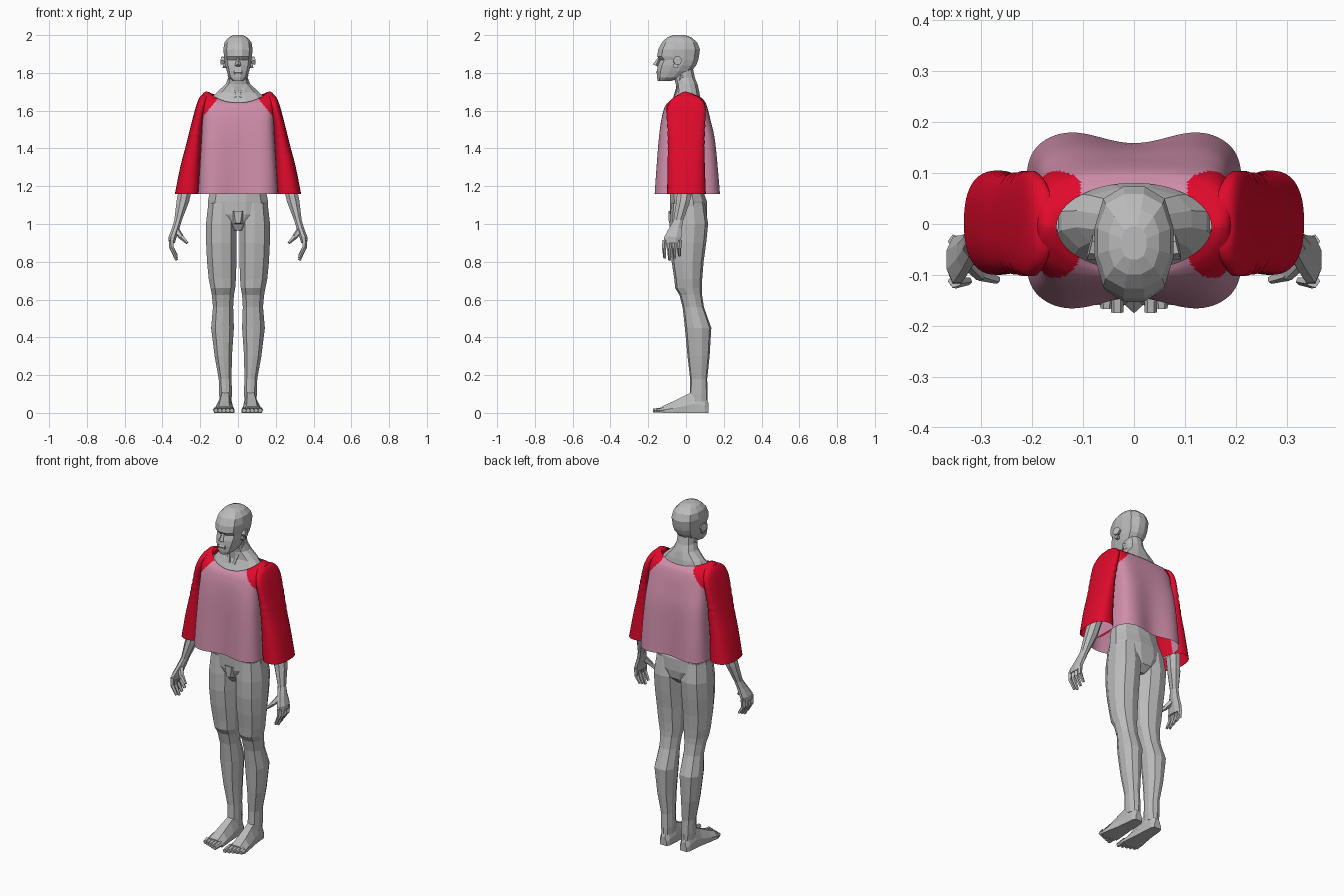
import bpy, bmesh, math
from mathutils import Vector


def material(name, rgb):
    m = bpy.data.materials.new(name)
    m.diffuse_color = (*rgb, 1)
    return m


GREY = material("body grey", (0.5, 0.5, 0.5))
PINK = material("shirt pink", (0.62, 0.27, 0.40))
RED = material("sleeve red", (0.75, 0.003, 0.025))


def finish(name, bm, mats, mirror=False, smooth=False):
    bmesh.ops.recalc_face_normals(bm, faces=bm.faces)
    me = bpy.data.meshes.new(name)
    bm.to_mesh(me)
    bm.free()
    for m in mats:
        me.materials.append(m)
    for p in me.polygons:
        p.use_smooth = smooth
    ob = bpy.data.objects.new(name, me)
    bpy.context.collection.objects.link(ob)
    if mirror:
        ob.modifiers.new("mirror", 'MIRROR')
    return ob


def loft(rings, caps=True):
    """Join a list of closed point rings into a tube."""
    bm = bmesh.new()
    vs = [[bm.verts.new(p) for p in r] for r in rings]
    n = len(vs[0])
    for a, b in zip(vs, vs[1:]):
        for i in range(n):
            j = (i + 1) % n
            bm.faces.new((a[i], a[j], b[j], b[i]))
    if caps:
        bm.faces.new(vs[0])
        bm.faces.new(vs[-1])
    return bm


def oval(cx, rx, y0, y1, z, n, m=2.4):
    """Rounded-box slice at height z."""
    out = []
    for i in range(n):
        a = 2 * math.pi * (i + 0.5) / n
        c, s = math.cos(a), math.sin(a)
        r = (abs(c) ** m + abs(s) ** m) ** (-1 / m)
        out.append((cx + rx * r * c, (y0 + y1) / 2 + (y1 - y0) / 2 * r * s, z))
    return out


def bar(name, p, q, r1, r2, n=5, mirror=True):
    """Tapered prism from p to q."""
    p, q = Vector(p), Vector(q)
    rot = (q - p).to_track_quat('Z', 'Y').to_matrix()
    rings = []
    for o, r in ((p, r1), (q, r2)):
        rings.append([o + rot @ Vector((r * math.cos(2 * math.pi * i / n), r * math.sin(2 * math.pi * i / n), 0))
                      for i in range(n)])
    return finish(name, loft(rings), [GREY], mirror)


# torso and neck: half width, front y, back y, height
torso = [(.04, -.05, .07, .965), (.1, -.07, .105, 1.0), (.162, -.085, .113, 1.05), (.162, -.087, .112, 1.12),
         (.15, -.085, .09, 1.18), (.135, -.09, .07, 1.28), (.15, -.11, .09, 1.42), (.165, -.115, .095, 1.54),
         (.165, -.095, .09, 1.61), (.145, -.065, .077, 1.665), (.115, -.052, .072, 1.697), (.066, -.055, .062, 1.74),
         (.052, -.065, .048, 1.775), (.048, -.06, .038, 1.82)]
finish("torso", loft([oval(0, w, a, b, z, 12) for w, a, b, z in torso]), [GREY])

# head
head = [(.028, -.15, -.08, 1.757), (.048, -.154, -.02, 1.775), (.06, -.155, .03, 1.81), (.068, -.15, .055, 1.84),
        (.072, -.138, .066, 1.868), (.075, -.154, .07, 1.888), (.078, -.148, .075, 1.925), (.072, -.128, .06, 1.962),
        (.05, -.1, .03, 1.988), (.025, -.07, -.005, 2.0)]
finish("head", loft([oval(0, w, a, b, z, 12, 2.7) for w, a, b, z in head]), [GREY])
bar("nose", (0, -.142, 1.878), (0, -.16, 1.838), .007, .017, 4, False)
bar("lips", (-.022, -.15, 1.803), (.022, -.15, 1.803), .009, .009, 6, False)
bar("ear_upper", (.066, -.05, 1.864), (.087, -.045, 1.866), .02, .025, 6)
bar("ear_lobe", (.06, -.055, 1.836), (.08, -.055, 1.838), .013, .015, 6)
bar("neck_tendon", (.047, -.02, 1.79), (.015, -.06, 1.67), .012, .01, 4)

# legs: centre x, half width, front y, back y, height
leg = [(.085, .074, -.078, .1, 1.11), (.088, .084, -.087, .117, 1.0), (.088, .083, -.087, .107, .9),
       (.086, .08, -.076, .093, .8), (.083, .074, -.062, .086, .71), (.08, .067, -.057, .084, .66),
       (.08, .06, -.035, .085, .625), (.079, .055, -.018, .095, .56), (.082, .062, -.006, .134, .45),
       (.078, .047, .008, .125, .3), (.068, .035, .022, .112, .18), (.066, .035, .02, .115, .1),
       (.066, .032, .02, .115, .06)]
finish("leg", loft([oval(c, w, a, b, z, 10) for c, w, a, b, z in leg]), [GREY], True)
bar("groin", (0, -.055, 1.06), (0, -.07, 1.0), .045, .025, 6, False)

# feet: y, centre x, half width, height
foot = [(.12, .066, .022, .05), (.1, .066, .032, .09), (.05, .066, .036, .12), (0, .068, .04, .095),
        (-.07, .072, .05, .06), (-.125, .073, .055, .035)]
finish("foot", loft([[(c - w, y, 0), (c - w, y, .4 * h), (c - .5 * w, y, h), (c + .5 * w, y, h),
                      (c + w, y, .4 * h), (c + w, y, 0)] for y, c, w, h in foot]), [GREY], True)
for i in range(5):
    x = .033 + .021 * i
    bar("toe", (x, -.115, .016), (x, -.174 + .008 * i, .012), .016, .012, 6)

# arms: centre x, centre y, height, half width, half depth
arm = [(.165, .01, 1.65, .02, .035), (.175, .01, 1.61, .038, .055), (.205, .01, 1.5, .038, .055),
       (.236, .012, 1.38, .035, .048), (.255, .01, 1.3, .036, .045), (.271, .0, 1.22, .037, .045),
       (.292, -.015, 1.12, .035, .038), (.317, -.04, 1.02, .021, .027), (.329, -.055, .98, .021, .035),
       (.347, -.07, .93, .022, .048), (.35, -.075, .9, .017, .046)]
finish("arm", loft([oval(c, w, y - d, y + d, z, 8) for c, y, z, w, d in arm]), [GREY], True)
for i in range(4):
    y = -.112 + .026 * i
    tip = .808 + .012 * abs(i - 1)
    bar("finger_base", (.352, y, .915), (.352, y - .003, .87), .014, .012)
    bar("finger_tip", (.352, y - .003, .875), (.325, y, tip), .012, .008)
bar("thumb_base", (.328, -.07, .97), (.3, -.1, .93), .018, .014)
bar("thumb_tip", (.302, -.098, .933), (.268, -.11, .9), .014, .008)


def smooth_rows(rows, steps):
    """Catmull-Rom rows between the given ones."""
    out = []
    for i in range(len(rows) - 1):
        p = [rows[max(0, min(len(rows) - 1, i + k))] for k in (-1, 0, 1, 2)]
        for s in range(steps):
            t = s / steps
            out.append([.5 * (2 * b + (c - a) * t + (2 * a - 5 * b + 4 * c - d) * t * t
                              + (3 * b - a - 3 * c + d) * t ** 3) for a, b, c, d in zip(*p)])
    return out + [list(rows[-1])]


# shirt body: half width, front y, back y, front z, side z, back z, squareness
shirt = [(.212, -.156, .17, 1.16, 1.16, 1.16, 6), (.203, -.15, .162, 1.3, 1.3, 1.3, 6),
         (.194, -.142, .15, 1.45, 1.45, 1.45, 5.5), (.19, -.131, .13, 1.55, 1.55, 1.55, 4.8),
         (.196, -.118, .115, 1.605, 1.635, 1.61, 4), (.19, -.107, .102, 1.63, 1.683, 1.645, 3.4),
         (.172, -.098, .09, 1.64, 1.7, 1.66, 2.5), (.152, -.09, .08, 1.642, 1.698, 1.67, 2)]
rings = []
for w, y0, y1, zf, zs, zb, m in smooth_rows(shirt, 8):
    ring = []
    fold = .011 * max(0, min(1, (1.6 - zs) / .44))
    for x, y, s in oval(0, 1, -1, 1, 0, 200, m):
        z = zs + ((zf if y < 0 else zb) - zs) * min(1, abs(y) ** 1.5)
        wave = -fold * math.cos(x * w * 2 * math.pi / .26) * y
        ring.append((x * w, (y0 + y1) / 2 + (y1 - y0) / 2 * y + wave, z))
    rings.append(ring)
bm = loft(rings, False)
for f in bm.faces:  # raglan shoulders in the sleeve colour
    c = f.calc_center_median()
    if c.z > 1.55 and abs(c.x) > .105 + max(0, 1.665 - c.z) * .85:
        f.material_index = 1
finish("shirt_body", bm, [PINK, RED], smooth=True)

# sleeves: inner x, outer x, front y, back y, height
sleeve = [(.2, .334, -.1, .105, 1.16), (.197, .306, -.098, .1, 1.3), (.192, .28, -.096, .098, 1.4),
          (.187, .255, -.098, .1, 1.5), (.172, .229, -.102, .104, 1.6), (.162, .213, -.085, .09, 1.65),
          (.155, .199, -.055, .06, 1.677), (.165, .185, -.02, .025, 1.686)]
rings = []
for k, (a, b, y0, y1, z) in enumerate(smooth_rows(sleeve, 6)):
    crease = .004 * math.exp(-((z - 1.48) / .09) ** 2) * math.sin(z * 150)  # armpit creases
    rings.append(oval((a + b) / 2, (b - a) / 2, y0 - crease, y1 + crease, z, 48, 2.5))
finish("sleeve", loft(rings, False), [RED], True, True)
